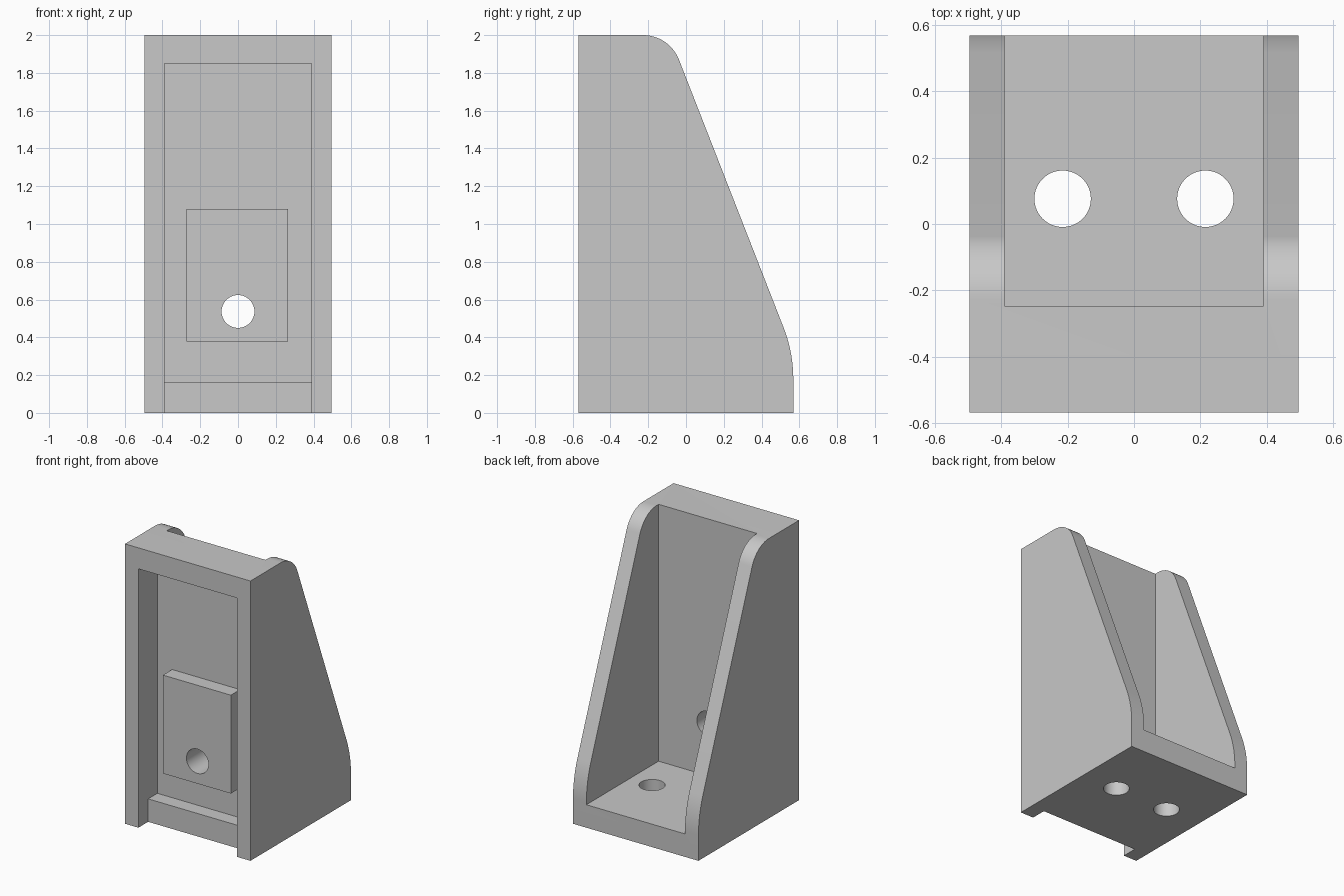
import bpy
import bmesh
import math
from mathutils import Vector, Matrix

cube = bpy.data.objects.get("Cube")
if cube:
    bpy.data.objects.remove(cube, do_unlink=True)

HALF_W, HALF_D, HEIGHT = 0.496, 0.568, 2.0
INNER = 0.39                 # half width between the side walls
FLOOR = 0.164                # floor thickness
WALL_FRONT, WALL_BACK = -0.354, -0.247
STEP = -0.458                # front of the pad and of the floor lip

grey = bpy.data.materials.new("plain grey")
grey.use_nodes = True
colour = (0.58, 0.58, 0.58, 1)
grey.diffuse_color = colour
grey.node_tree.nodes["Principled BSDF"].inputs["Base Color"].default_value = colour


def finish(bm, name):
    bmesh.ops.recalc_face_normals(bm, faces=bm.faces)
    mesh = bpy.data.meshes.new(name)
    bm.to_mesh(mesh)
    bm.free()
    mesh.materials.append(grey)
    obj = bpy.data.objects.new(name, mesh)
    bpy.context.collection.objects.link(obj)
    return obj


def box(name, low, high):
    bm = bmesh.new()
    bmesh.ops.create_cube(bm, size=1)
    low, high = Vector(low), Vector(high)
    for v in bm.verts:
        v.co = (low + high) / 2 + v.co * (high - low)
    return finish(bm, name)


def drill(name, centre, radius, depth, tilt=0):
    bm = bmesh.new()
    place = Matrix.Translation(centre) @ Matrix.Rotation(tilt, 4, "X")
    bmesh.ops.create_cone(bm, cap_ends=True, segments=64, radius1=radius,
                          radius2=radius, depth=depth, matrix=place)
    return finish(bm, name)


def rounded(before, corner, after, radius, steps=16):
    """Points of an arc tangent to both edges at a corner."""
    before, corner, after = Vector(before), Vector(corner), Vector(after)
    u, v = (before - corner).normalized(), (after - corner).normalized()
    half = u.angle(v) / 2
    centre = corner + (u + v).normalized() * radius / math.sin(half)
    reach = radius / math.tan(half)
    start = (corner + u * reach - centre).normalized()
    end = (corner + v * reach - centre).normalized()
    return [centre + start.slerp(end, i / steps) * radius
            for i in range(steps + 1)]


def combine(target, tool, operation):
    mod = target.modifiers.new(tool.name, "BOOLEAN")
    mod.operation, mod.object, mod.solver = operation, tool, "EXACT"
    bpy.context.view_layer.objects.active = target
    bpy.ops.object.modifier_apply(modifier=mod.name)
    bpy.data.objects.remove(tool, do_unlink=True)


# Solid block with the sloping, rounded side profile
back_low, front_low = (HALF_D, 0), (-HALF_D, 0)
front_top = (-HALF_D, HEIGHT)
knee, shoulder = (HALF_D, 0.32), (-0.088, HEIGHT)
outline = [Vector(front_low), Vector(back_low)]
outline += rounded(back_low, knee, shoulder, 0.75)
outline += rounded(knee, shoulder, front_top, 0.205)
outline.append(Vector(front_top))
bm = bmesh.new()
side = bm.faces.new([bm.verts.new((-HALF_W, p.x, p.y)) for p in outline])
extruded = bmesh.ops.extrude_face_region(bm, geom=[side], use_keep_orig=True)["geom"]
bmesh.ops.translate(bm, vec=(2 * HALF_W, 0, 0),
                    verts=[g for g in extruded if isinstance(g, bmesh.types.BMVert)])
bracket = finish(bm, "bracket")

# Open space behind the upright wall, between the side walls
combine(bracket, box("back_pocket", (-INNER, WALL_BACK, FLOOR), (INNER, 1, 3)), "DIFFERENCE")
# Framed recess in the front, and the shallower slot below it
combine(bracket, box("front_recess", (-INNER, -1, FLOOR), (INNER, WALL_FRONT, 1.85)), "DIFFERENCE")
combine(bracket, box("lower_slot", (-INNER, -1, -1), (INNER, STEP, FLOOR + 0.1)), "DIFFERENCE")
# Raised pad on the front of the wall
combine(bracket, box("pad", (-0.273, STEP, 0.377), (0.264, WALL_FRONT + 0.05, 1.08)), "UNION")
# Bolt holes through the pad and the floor
combine(bracket, drill("wall_hole", (0, -0.35, 0.537), 0.087, 0.6, math.pi / 2), "DIFFERENCE")
for x in (-0.215, 0.215):
    combine(bracket, drill("floor_hole", (x, 0.076, 0.1), 0.085, 0.4), "DIFFERENCE")

bpy.ops.object.select_all(action="DESELECT")
bracket.select_set(True)
bpy.context.view_layer.objects.active = bracket
bpy.ops.object.shade_smooth_by_angle(angle=math.radians(18))
